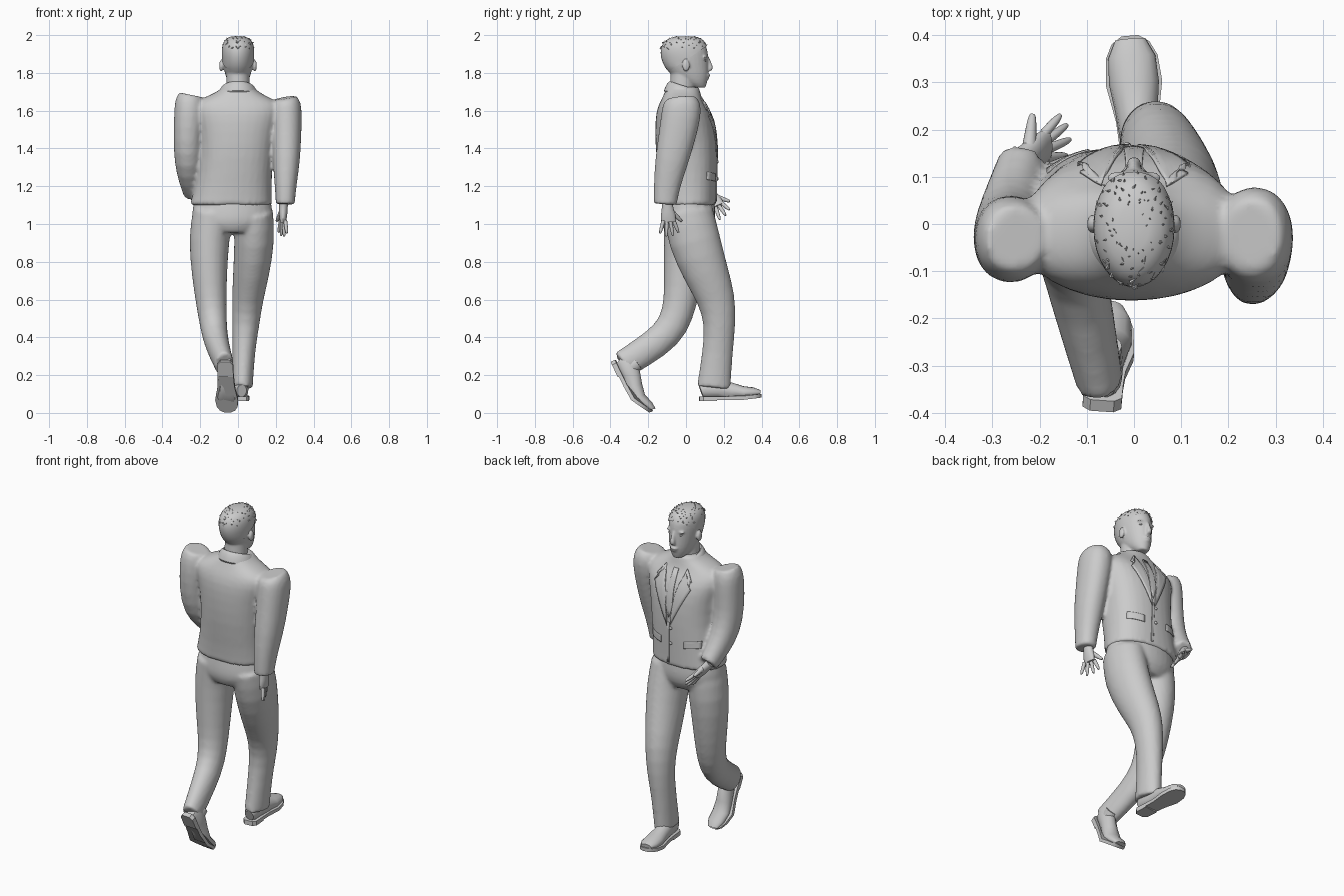
import bpy, bmesh, math, random
from mathutils import Vector, Matrix

if "Cube" in bpy.data.objects:
    bpy.data.objects.remove(bpy.data.objects["Cube"])
random.seed(4)

grey = bpy.data.materials.new("light grey")
grey.diffuse_color = (0.6, 0.6, 0.6, 1)
grey.use_nodes = True
grey.node_tree.nodes["Principled BSDF"].inputs["Base Color"].default_value = grey.diffuse_color


def loft(bm, sections, sides=16, upright=False, power=1.0):
    """Skin elliptical rings (x, y, z, half width, half depth) along a path."""
    crease = bm.edges.layers.float.get("crease_edge") or bm.edges.layers.float.new("crease_edge")
    centres = [Vector(s[:3]) for s in sections]
    rings, last = [], len(sections) - 1
    for i, (x, y, z, wide, deep) in enumerate(sections):
        along = (centres[min(i + 1, last)] - centres[max(i - 1, 0)]).normalized()
        if upright:
            along = Vector((0, 0, 1))
        side = (Vector((1, 0, 0)) - along * along.x).normalized()
        front = along.cross(side)
        ring = []
        for k in range(sides):
            c, s = math.cos(math.tau * k / sides), math.sin(math.tau * k / sides)
            c, s = (math.copysign(abs(v) ** power, v) for v in (c, s))
            ring.append(bm.verts.new(centres[i] + side * wide * c + front * deep * s))
        rings.append(ring)
    for low, high in zip(rings, rings[1:]):
        for k in range(sides):
            n = (k + 1) % sides
            bm.faces.new((low[k], low[n], high[n], high[k]))
    for cap in (rings[0], rings[-1]):
        for edge in bm.faces.new(cap).edges:
            edge[crease] = 1
    return [v for ring in rings for v in ring]


def ball(bm, centre, size):
    matrix = Matrix.Translation(centre) @ Matrix.Diagonal((*size, 1))
    bmesh.ops.create_uvsphere(bm, u_segments=16, v_segments=10, radius=1, matrix=matrix)


def finish(bm, name, subdivide=1, voxel=0, smooth=4, angle=50):
    bmesh.ops.recalc_face_normals(bm, faces=bm.faces)
    mesh = bpy.data.meshes.new(name)
    bm.to_mesh(mesh)
    bm.free()
    mesh.materials.append(grey)
    mesh.shade_smooth()
    if not voxel:
        mesh.set_sharp_from_angle(angle=math.radians(angle))
    obj = bpy.data.objects.new(name, mesh)
    bpy.context.collection.objects.link(obj)
    if subdivide:
        obj.modifiers.new("Round", "SUBSURF").levels = subdivide
        obj.modifiers["Round"].render_levels = subdivide
    if voxel:
        fuse = obj.modifiers.new("Fuse", "REMESH")
        fuse.mode, fuse.voxel_size, fuse.use_smooth_shade = "VOXEL", voxel, True
        soften = obj.modifiers.new("Soften", "SMOOTH")
        soften.iterations, soften.factor = smooth, 0.5
    return obj


# Trousers: hips, trailing left leg and leading right leg fused together
bm = bmesh.new()
loft(bm, [(-.03, .015, 1.14, .205, .136), (-.03, .013, 1.06, .22, .148),
          (-.03, .008, 1, .22, .146), (-.03, .005, .955, .15, .115)], upright=True)
loft(bm, [(-.13, 0, 1.06, .112, .122), (-.156, .003, .92, .11, .122), (-.151, -.015, .72, .095, .105),
          (-.142, -.03, .58, .082, .09), (-.13, -.065, .46, .073, .086),
          (-.115, -.15, .37, .066, .084), (-.072, -.335, .255, .051, .076)])
loft(bm, [(.078, .013, 1.06, .11, .134), (.09, .04, .92, .109, .143), (.07, .105, .74, .099, .123),
          (.05, .164, .6, .084, .103), (.042, .181, .47, .073, .085),
          (.03, .168, .33, .061, .081), (.023, .147, .135, .056, .091)])
finish(bm, "trousers", voxel=.011)

# Jacket: body with two sleeves
bm = bmesh.new()
loft(bm, [(-.038, .015, 1.1, .222, .148), (-.026, .012, 1.2, .206, .152), (-.01, .003, 1.35, .2, .165),
          (-.005, -.003, 1.5, .213, .165), (-.004, -.013, 1.59, .245, .149), (-.006, -.023, 1.64, .24, .12),
          (-.008, -.021, 1.672, .17, .105), (0, -.018, 1.7, .11, .095), (0, -.015, 1.725, .085, .085)],
     upright=True, power=.85)
loft(bm, [(.25, -.022, 1.668, .06, .075), (.254, -.02, 1.645, .08, .102), (.257, -.025, 1.58, .084, .108),
          (.258, -.048, 1.46, .078, .1), (.256, -.075, 1.34, .075, .091),
          (.252, -.102, 1.2, .058, .071), (.25, -.11, 1.105, .051, .062)], power=.92)
loft(bm, [(-.252, -.03, 1.684, .062, .068), (-.258, -.03, 1.655, .078, .088), (-.26, -.033, 1.58, .08, .096),
          (-.267, -.03, 1.45, .076, .092), (-.265, -.005, 1.33, .074, .09),
          (-.255, .06, 1.235, .061, .073), (-.239, .127, 1.165, .051, .057)], power=.92)
jacket = finish(bm, "jacket", voxel=.011, smooth=3)


# Plates that lie on the front of the jacket
def plate(name, outline, lift, thick=.006):
    bm = bmesh.new()
    face = bm.faces.new([bm.verts.new((x, .3, z)) for x, z in outline])
    bmesh.ops.triangulate(bm, faces=[face])
    bmesh.ops.subdivide_edges(bm, edges=bm.edges[:], cuts=5, use_grid_fill=True)
    obj = finish(bm, name, subdivide=0)
    wrap = obj.modifiers.new("Lay on jacket", "SHRINKWRAP")
    wrap.target, wrap.offset, wrap.wrap_method = jacket, lift, "PROJECT"
    wrap.use_project_y, wrap.use_negative_direction = True, True
    wrap.use_positive_direction = False
    obj.modifiers.new("Thickness", "SOLIDIFY").thickness = thick


for side, tag in ((1, "right"), (-1, "left")):
    plate(tag + "_lapel", [(side * x, z) for x, z in (
        (.07, 1.67), (.115, 1.61), (.095, 1.6), (.12, 1.57), (.008, 1.34), (.03, 1.52))], .008)
    plate(tag + "_pocket_flap", [(side * x - .02, z) for x, z in (
        (.075, 1.265), (.165, 1.275), (.165, 1.235), (.075, 1.225))], .005, .004)
plate("front_edge", [(-.005, 1.36), (.008, 1.36), (.012, 1.12), (-.002, 1.12)], .005)
plate("tie", [(-.015, 1.66), (.015, 1.66), (.022, 1.45), (0, 1.39), (-.022, 1.45)], .005)
bm = bmesh.new()
for z in (1.33, 1.24):
    ball(bm, (-.015, .167, z), (.009, .006, .009))
finish(bm, "buttons", subdivide=0)

# Collar: a folded band round the neck, dropping towards the front
bm = bmesh.new()
profile = [(.068, .012), (.077, .023), (.093, .008), (.114, -.035), (.103, -.042), (.072, -.02)]
rings = []
for k in range(25):
    turn = math.radians(-235 + 290 * k / 24)
    c, s = math.cos(turn), math.sin(turn)
    rings.append([bm.verts.new((r * c, -.008 + r * s, 1.712 + h - .025 * s)) for r, h in profile])
for one, two in zip(rings, rings[1:]):
    for k in range(len(profile)):
        n = (k + 1) % len(profile)
        bm.faces.new((one[k], one[n], two[n], two[k]))
bm.faces.new(rings[0])
bm.faces.new(rings[-1])
finish(bm, "collar")

# Head, neck and face
skull = [(0, .07, 1.722, .03, .034), (0, .045, 1.745, .053, .067), (0, .023, 1.785, .068, .1),
         (0, .003, 1.83, .078, .119), (0, -.007, 1.88, .085, .128), (0, -.009, 1.925, .086, .126),
         (0, -.009, 1.96, .077, .11), (0, -.006, 1.98, .058, .083), (0, -.006, 1.989, .03, .045)]
bm = bmesh.new()
loft(bm, skull, upright=True)
loft(bm, [(0, -.025, 1.66, .072, .072), (0, -.02, 1.73, .062, .064), (0, -.013, 1.82, .062, .07)])
loft(bm, [(0, .112, 1.885, .009, .01), (0, .124, 1.85, .011, .014), (0, .132, 1.822, .019, .017),
          (0, .12, 1.81, .015, .012)], sides=8, upright=True)
ball(bm, (0, .115, 1.787), (.026, .014, .008))
ball(bm, (0, .108, 1.773), (.022, .016, .008))
ball(bm, (0, .088, 1.738), (.025, .018, .018))
for side in (1, -1):
    ball(bm, (side * .034, .099, 1.885), (.026, .013, .007))
    ball(bm, (side * .089, .0, 1.838), (.011, .021, .032))
finish(bm, "head", voxel=.006, smooth=3)
bm = bmesh.new()
for side in (1, -1):
    ball(bm, (side * .033, .1, 1.866), (.014, .008, .006))
finish(bm, "eyes", subdivide=0)

# Short hair: a thin cap cut along a sloping hairline, with small tufts
bm = bmesh.new()
loft(bm, [(x, y, z + .004, a + .003, b + .003) for x, y, z, a, b in skull], upright=True)
bmesh.ops.bisect_plane(bm, geom=bm.verts[:] + bm.edges[:] + bm.faces[:], clear_inner=True,
                       plane_co=(0, .1, 1.935), plane_no=(0, -.16, .24))
bmesh.ops.recalc_face_normals(bm, faces=bm.faces)
tufts = bmesh.new()
crown = [f for f in bm.faces if f.normal.z > .15]
for _ in range(110):
    face = random.choice(crown)
    corner, shift = random.choice(face.verts).co, random.random()
    spot = face.calc_center_median().lerp(corner, shift) - face.normal * .003
    lean = face.normal + Vector((random.uniform(-1, 1), random.uniform(-.5, 1.5), 0))
    matrix = Matrix.Translation(spot) @ lean.to_track_quat("Z", "Y").to_matrix().to_4x4()
    bmesh.ops.create_cone(tufts, segments=4, radius1=.005, radius2=0, depth=.018, matrix=matrix)
finish(bm, "hair_cap")
finish(tufts, "hair_tufts", subdivide=0)


# Hands: palm, four fanned fingers and a thumb
def hand(name, wrist, reach, fan, thumb):
    wrist, reach, fan = Vector(wrist), Vector(reach), Vector(fan)
    bm = bmesh.new()
    loft(bm, [(*(wrist + reach * t), a, b) for t, a, b in (
        (-.3, .025, .03), (.1, .024, .031), (.55, .023, .042), (1, .016, .04))], sides=12)
    for k, length in enumerate((.8, 1, .95, .75)):
        spread = (k - 1.5) / 1.5
        base = wrist + reach * .9 + fan * spread * .03
        step = (reach + fan * spread * .03) * length
        loft(bm, [(*(base + step * t), r, r) for t, r in (
            (0, .0115), (.5, .011), (.9, .009), (1.05, .005))], sides=8)
    base, tip = wrist + reach * .3 + fan * .02, wrist + Vector(thumb)
    loft(bm, [(*base.lerp(tip, t), r, r) for t, r in (
        (0, .017), (.5, .013), (.9, .01), (1, .006))], sides=8)
    finish(bm, name)


hand("right_hand", (.24, -.098, 1.09), (-.002, .006, -.08), (-.4, .9, 0), (-.035, .075, -.075))
hand("left_hand", (-.235, .137, 1.15), (.05, .03, -.06), (-.1, .8, .5), (.02, .095, -.03))


# Shoes: rounded upper with ankle, sole and heel, bent at the ball of the foot
def shoe(name, heel, pitch, yaw, bend):
    bm = bmesh.new()
    upper = loft(bm, [(0, .008, .045, .026, .034), (0, .03, .053, .038, .048), (0, .1, .055, .039, .053),
                      (0, .17, .043, .045, .045), (0, .23, .033, .053, .035), (0, .285, .027, .05, .028),
                      (0, .322, .022, .032, .015)])
    for v in upper:
        v.co.z = max(v.co.z, .01)
    loft(bm, [(0, .07, .04, .033, .043), (0, .07, .085, .033, .041), (0, .065, .115, .033, .037)])
    outline = [(0, .025), (.018, .041), (.09, .042), (.15, .045), (.23, .06),
               (.285, .055), (.315, .04), (.33, .018)]
    ring = [(w, y) for y, w in outline] + [(-w, y) for y, w in reversed(outline)]
    heel_ring = [(w, y) for y, w in outline[:3]] + [(-w, y) for y, w in reversed(outline[:3])]
    for shape, low, high in ((ring, -.004, .016), (heel_ring, -.01, .002)):
        face = bm.faces.new([bm.verts.new((x, y, low)) for x, y in shape])
        raised = bmesh.ops.extrude_face_region(bm, geom=[face], use_keep_orig=True)["geom"]
        for v in raised:
            if isinstance(v, bmesh.types.BMVert):
                v.co.z = high
    for v in bm.verts:
        v.co.z += bend * max(0, v.co.y - .22)
    bm.transform(Matrix.Translation(heel) @ Matrix.Rotation(math.radians(yaw), 4, "Z")
                 @ Matrix.Rotation(math.radians(pitch), 4, "X"))
    finish(bm, name, subdivide=0, angle=40)


shoe("right_shoe", (.02, .07, .072), 0, 5, .12)
shoe("left_shoe", (-.068, -.388, .274), -64, -4, .55)
